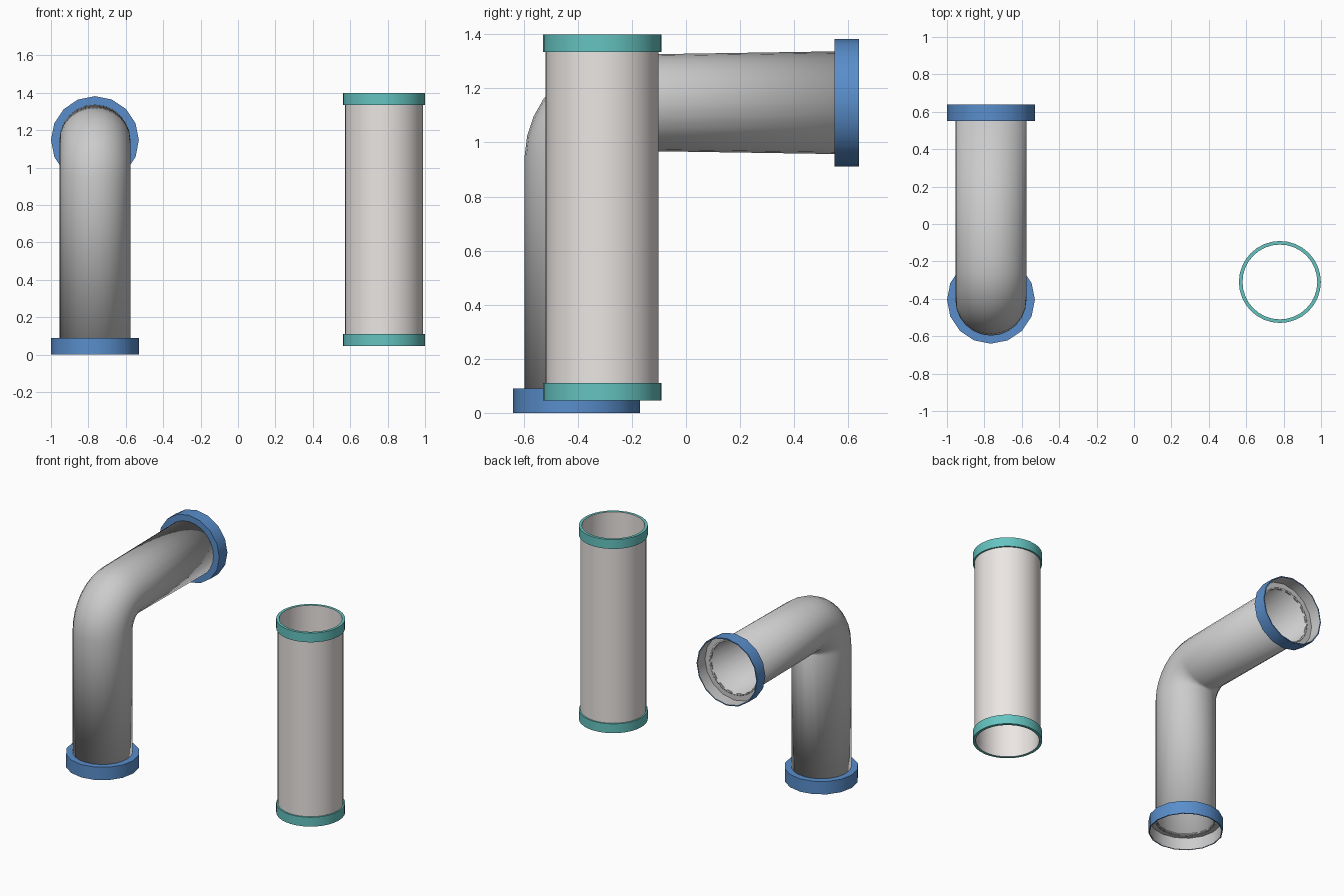
import bpy, bmesh
from math import sin, cos, pi
from mathutils import Vector

if "Cube" in bpy.data.objects:
    bpy.data.objects.remove(bpy.data.objects["Cube"])


def material(name, rgb):
    m = bpy.data.materials.new(name)
    m.diffuse_color = (*rgb, 1)
    m.use_nodes = True
    m.node_tree.nodes["Principled BSDF"].inputs["Base Color"].default_value = m.diffuse_color
    return m


def finish(name, bm, mats, loc=(0, 0, 0), rot=(0, 0, 0), angle=0.6):
    bmesh.ops.recalc_face_normals(bm, faces=bm.faces)
    me = bpy.data.meshes.new(name)
    bm.to_mesh(me)
    bm.free()
    for m in mats:
        me.materials.append(m)
    ob = bpy.data.objects.new(name, me)
    bpy.context.collection.objects.link(ob)
    ob.location, ob.rotation_euler = loc, rot
    bpy.ops.object.select_all(action='DESELECT')
    ob.select_set(True)
    bpy.context.view_layer.objects.active = ob
    bpy.ops.object.shade_smooth_by_angle(angle=angle)
    return ob


def skin(bm, rings, closed=False, slots=None):
    n = len(rings[0])
    for k in range(len(rings) if closed else len(rings) - 1):
        a, b = rings[k], rings[(k + 1) % len(rings)]
        for i in range(n):
            j = (i + 1) % n
            f = bm.faces.new((a[i], a[j], b[j], b[i]))
            f.material_index = slots[k] if slots else 0


def lathe(name, profile, sides, mats, loc, rot=(0, 0, 0), slots=None):
    # closed (radius, z) profile turned about z
    bm = bmesh.new()
    rings = [[bm.verts.new((r * cos(2 * pi * i / sides), r * sin(2 * pi * i / sides), z))
              for i in range(sides)] for r, z in profile]
    skin(bm, rings, True, slots)
    return finish(name, bm, mats, loc, rot)


blue = material("blue", (0.10, 0.27, 0.60))
teal = material("teal", (0.13, 0.55, 0.53))
pale = material("pale", (0.83, 0.79, 0.77))

# Bent pipe: vertical run, quarter bend, horizontal run
X, Y, Z, R = -0.765, -0.405, 1.147, 0.20
path = [(Y, 0.08, 0, 0.192)]                       # y, z, bend angle, in-plane radius
for k in range(9):
    a = pi / 2 * k / 8
    path.append((Y + R - R * cos(a), Z - R + R * sin(a), a, 0.192 - 0.014 * k / 8))
path.append((0.56, Z, pi / 2, 0.19))
bm = bmesh.new()
rings = []
for y, z, a, r in path:
    side = Vector((0, -cos(a), sin(a)))            # outward from the bend centre
    rings.append([bm.verts.new(Vector((X + 0.19 * cos(2 * pi * i / 24), y, z))
                               + side * r * sin(2 * pi * i / 24)) for i in range(24)])
skin(bm, rings)
pipe = finish("bent_pipe", bm, [])
wall = pipe.modifiers.new("wall", 'SOLIDIFY')
wall.thickness = 0.008
wall.offset = -1

# Socket collars: blue outside, grey inside
collar = [(0.183, 0.09), (0.235, 0.09), (0.235, 0), (0.228, 0), (0.228, 0.083), (0.183, 0.083)]
for name, loc, rot in (("lower_collar", (X, Y, 0), (0, 0, 0)),
                       ("upper_collar", (X, 0.64, Z), (pi / 2, 0, 0))):
    lathe(name, collar, 16, [blue, None], loc, rot, [0, 0, 0, 1, 1, 1])

# Straight tube with two end rings
TX, TY = 0.78, -0.31
lathe("straight_tube", [(0.209, 0.05), (0.209, 1.395), (0.202, 1.395), (0.202, 0.05)],
      32, [pale], (TX, TY, 0))
for name, z in (("lower_ring", 0.045), ("upper_ring", 1.335)):
    lathe(name, [(0.2, 0), (0.219, 0), (0.219, 0.065), (0.2, 0.065)], 32,
          [teal, pale], (TX, TY, z), slots=[0, 0, 0, 1])
